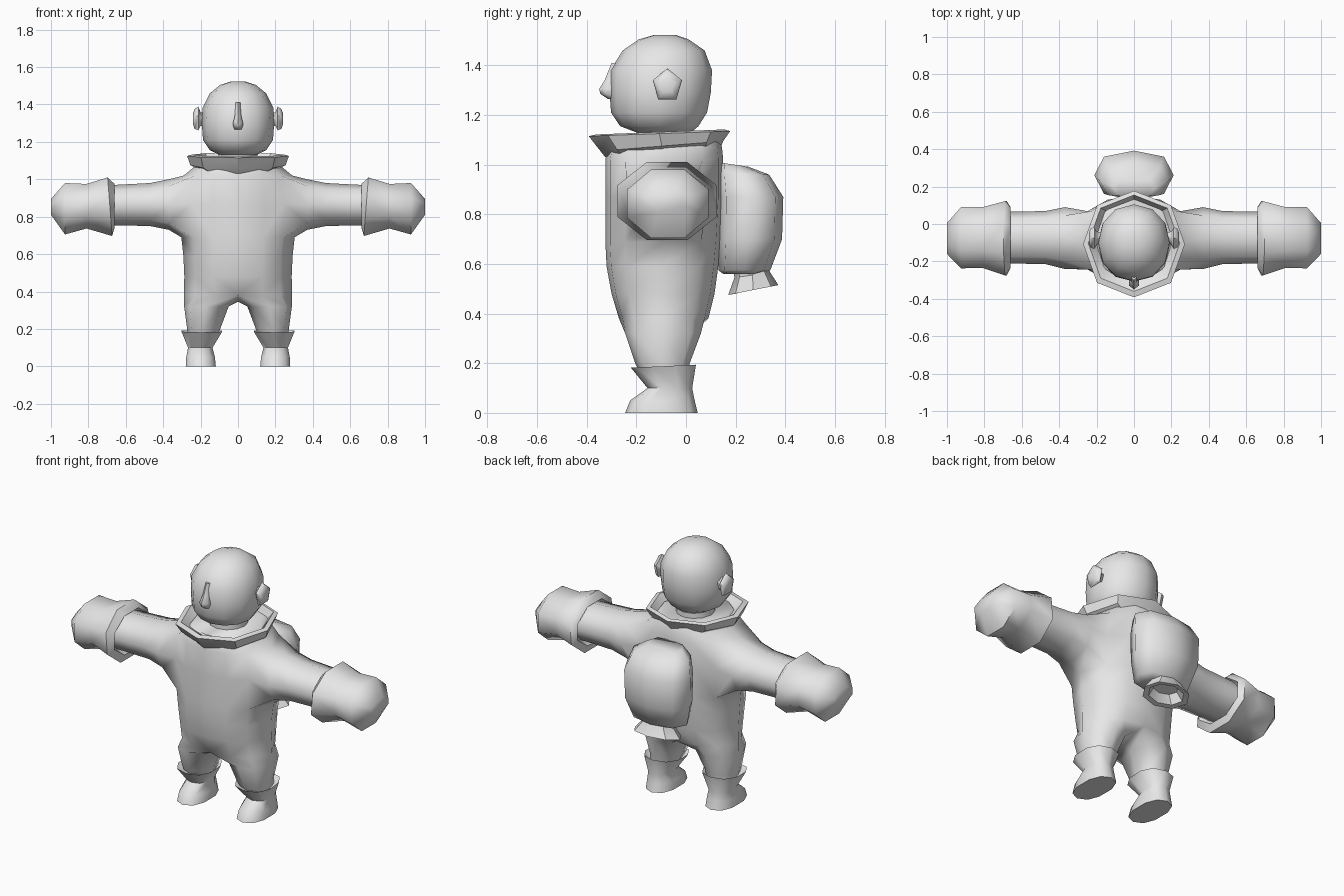
import bpy, bmesh, math

if "Cube" in bpy.data.objects:
    bpy.data.objects.remove(bpy.data.objects["Cube"])

grey = bpy.data.materials.new("plain grey")
grey.diffuse_color = (0.8, 0.8, 0.8, 1)
grey.use_nodes = True
grey.node_tree.nodes["Principled BSDF"].inputs["Base Color"].default_value = grey.diffuse_color


def power(v, p):
    return math.copysign(abs(v) ** p, v)


def finish(name, bm, mirror=False, angle=50):
    bmesh.ops.recalc_face_normals(bm, faces=bm.faces)
    me = bpy.data.meshes.new(name)
    bm.to_mesh(me)
    bm.free()
    ob = bpy.data.objects.new(name, me)
    bpy.context.collection.objects.link(ob)
    me.materials.append(grey)
    if mirror:
        mod = ob.modifiers.new("mirror", 'MIRROR')
        mod.use_clip = True
        mod.merge_threshold = 0.001
    bpy.ops.object.select_all(action='DESELECT')
    ob.select_set(True)
    bpy.context.view_layer.objects.active = ob
    bpy.ops.object.shade_smooth_by_angle(angle=math.radians(angle))
    return ob


def bridge(bm, a, b):
    for i in range(len(a)):
        j = (i + 1) % len(a)
        bm.faces.new((a[i], a[j], b[j], b[i]))


def loft(name, rings, n=8, axis='z', p=1.0, phase=0.0, x=0.0, mirror=False, angle=50):
    """Rings are (position, low1, high1, low2, high2, tilt).
    Axis z: spans of x half-width and y; axis x: spans of y and z."""
    bm = bmesh.new()
    loops = []
    for pos, a0, a1, b0, b1, tilt in rings:
        loop = []
        k = 1 / math.cos(phase) if phase else 1
        for i in range(n):
            t = 2 * math.pi * i / n + phase - math.pi / 2
            u, v = k * power(math.cos(t), p), k * power(math.sin(t), p)
            a = (a0 + a1) / 2 + u * (a1 - a0) / 2
            b = (b0 + b1) / 2 + v * (b1 - b0) / 2
            h = pos + tilt * v
            loop.append(bm.verts.new((x + a, b, h) if axis == 'z' else (h, a, b)))
        if loops:
            bridge(bm, loops[-1], loop)
        loops.append(loop)
    bm.faces.new(loops[0])
    bm.faces.new(loops[-1])
    return finish(name, bm, mirror, angle)


# Suit: half torso with an arm and a leg grown from its openings, mirrored
bm = bmesh.new()
angles = [-90, -66, -40, 0, 40, 66, 90]
torso = []
for z, w, y0, y1 in [(.38, .29, -.27, .09), (.48, .287, -.30, .115), (.59, .292, -.32, .13),
                     (.69, .303, -.325, .14), (.87, .315, -.325, .15), (1.02, .29, -.325, .15),
                     (1.07, .23, -.315, .145), (1.10, .20, -.30, .135)]:
    ring = []
    for a in angles:
        c, s = math.cos(math.radians(a)), math.sin(math.radians(a))
        xx = 0 if abs(a) == 90 else w * power(c, .9)
        ring.append(bm.verts.new((xx, (y0 + y1) / 2 + (y1 - y0) / 2 * power(s, .95), z)))
    torso.append(ring)
for r in range(7):
    for i in range(6):
        if r in (3, 4) and i in (2, 3):      # arm opening
            continue
        bm.faces.new((torso[r][i], torso[r][i + 1], torso[r + 1][i + 1], torso[r + 1][i]))
bm.faces.new(torso[-1])

# arm
lo, mid, hi = torso[3], torso[4], torso[5]
loop = [lo[2], lo[3], lo[4], mid[4], hi[4], hi[3], hi[2], mid[2]]
for x, y0, y1, z0, z1 in [(.37, -.24, .09, .73, 1.0), (.47, -.215, .07, .75, .98),
                          (.60, -.212, .066, .753, .973), (.70, -.212, .066, .755, .968)]:
    ring = []
    for k in range(8):
        t = math.radians(-135 + 45 * k)
        ring.append(bm.verts.new((x, (y0 + y1) / 2 + (y1 - y0) / 2 * power(math.cos(t), .9),
                                  (z0 + z1) / 2 + (z1 - z0) / 2 * power(math.sin(t), .9))))
    bridge(bm, loop, ring)
    loop = ring
bm.faces.new(loop)

# leg
crotch = bm.verts.new((0, -.09, .345))
loop = torso[0] + [crotch]
for z, x0, x1, y0, y1 in [(.32, .05, .288, -.245, .06), (.20, .095, .272, -.205, .015),
                          (.12, .125, .265, -.16, .01)]:
    ring = []
    for k in range(8):
        t = math.radians(-135 + 45 * k)
        ring.append(bm.verts.new(((x0 + x1) / 2 + (x1 - x0) / 2 * power(math.cos(t), .85),
                                  (y0 + y1) / 2 + (y1 - y0) / 2 * power(math.sin(t), .85), z)))
    bridge(bm, loop, ring)
    loop = ring
bm.faces.new(loop)
finish("suit", bm, True, 60)

# Boots with flared cuffs
loft("boot", [(.16, -.08, .08, -.16, .01, 0), (.188, -.115, .112, -.222, .04, .006),
              (.10, -.062, .075, -.155, .025, 0), (.05, -.075, .085, -.225, .035, 0),
              (0, -.08, .088, -.245, .047, 0)],
     n=10, p=.85, x=.195, mirror=True)

# Gloves with flared cuffs
loft("glove", [(.70, -.21, .06, .76, .96, 0), (.66, -.235, .09, .74, .975, 0),
               (.685, -.275, .122, .697, 1.01, .012), (.81, -.235, .09, .737, .975, 0),
               (.925, -.237, .09, .705, .98, 0), (1.0, -.16, .005, .81, .895, 0)],
     axis='x', phase=math.pi / 8, mirror=True, angle=60)

# Collar: outer skirt, rim, then the inner bowl
loft("collar", [(1.05, -.205, .205, -.325, .14, .02), (1.075, -.255, .255, -.345, .15, .02),
                (1.125, -.272, .272, -.392, .178, .010), (1.132, -.245, .245, -.36, .155, .010),
                (1.09, -.205, .205, -.30, .13, .006)], p=.92, angle=35)

# Neck and head
loft("neck", [(1.06, -.11, .11, -.20, .02, 0), (1.18, -.10, .10, -.20, .02, 0)], n=12)
loft("head", [(1.13, -.10, .10, -.20, .02, 0), (1.155, -.15, .15, -.265, .05, 0),
              (1.21, -.187, .187, -.302, .085, 0), (1.29, -.193, .193, -.308, .10, 0),
              (1.38, -.19, .19, -.305, .105, 0), (1.46, -.15, .15, -.255, .075, 0),
              (1.505, -.095, .095, -.19, .01, 0), (1.522, -.04, .04, -.13, -.04, 0)],
     n=12, p=.95, angle=60)

# Nose
loft("nose", [(1.265, -.02, .02, -.315, -.27, 0), (1.285, -.03, .03, -.345, -.27, 0),
              (1.305, -.03, .03, -.35, -.27, 0), (1.34, -.02, .02, -.328, -.27, 0),
              (1.41, -.014, .014, -.30, -.26, 0)], n=6, angle=60)

# Ears
loft("ear", [(.17, -.10, -.05, 1.29, 1.345, 0), (.20, -.105, -.045, 1.285, 1.35, 0),
             (.212, -.125, -.025, 1.262, 1.375, 0), (.232, -.118, -.032, 1.27, 1.365, 0),
             (.241, -.10, -.05, 1.295, 1.345, 0)],
     n=5, axis='x', phase=math.pi / 5, mirror=True, angle=60)

# Backpack
loft("backpack", [(.56, -.13, .13, .15, .29, 0), (.575, -.17, .17, .13, .34, 0),
                  (.70, -.208, .208, .13, .387, 0), (.87, -.212, .212, .13, .392, 0),
                  (.96, -.185, .185, .13, .335, 0), (1.0, -.11, .11, .14, .25, -.008)],
     p=.8, angle=60)

# Nozzle: flared skirt with a hollow inside
loft("nozzle", [(.575, -.10, .10, .19, .335, 0), (.555, -.10, .10, .195, .34, .01),
                (.495, -.15, .15, .17, .372, .02), (.498, -.115, .115, .20, .345, .018),
                (.545, -.08, .08, .215, .32, .01)], angle=35)
